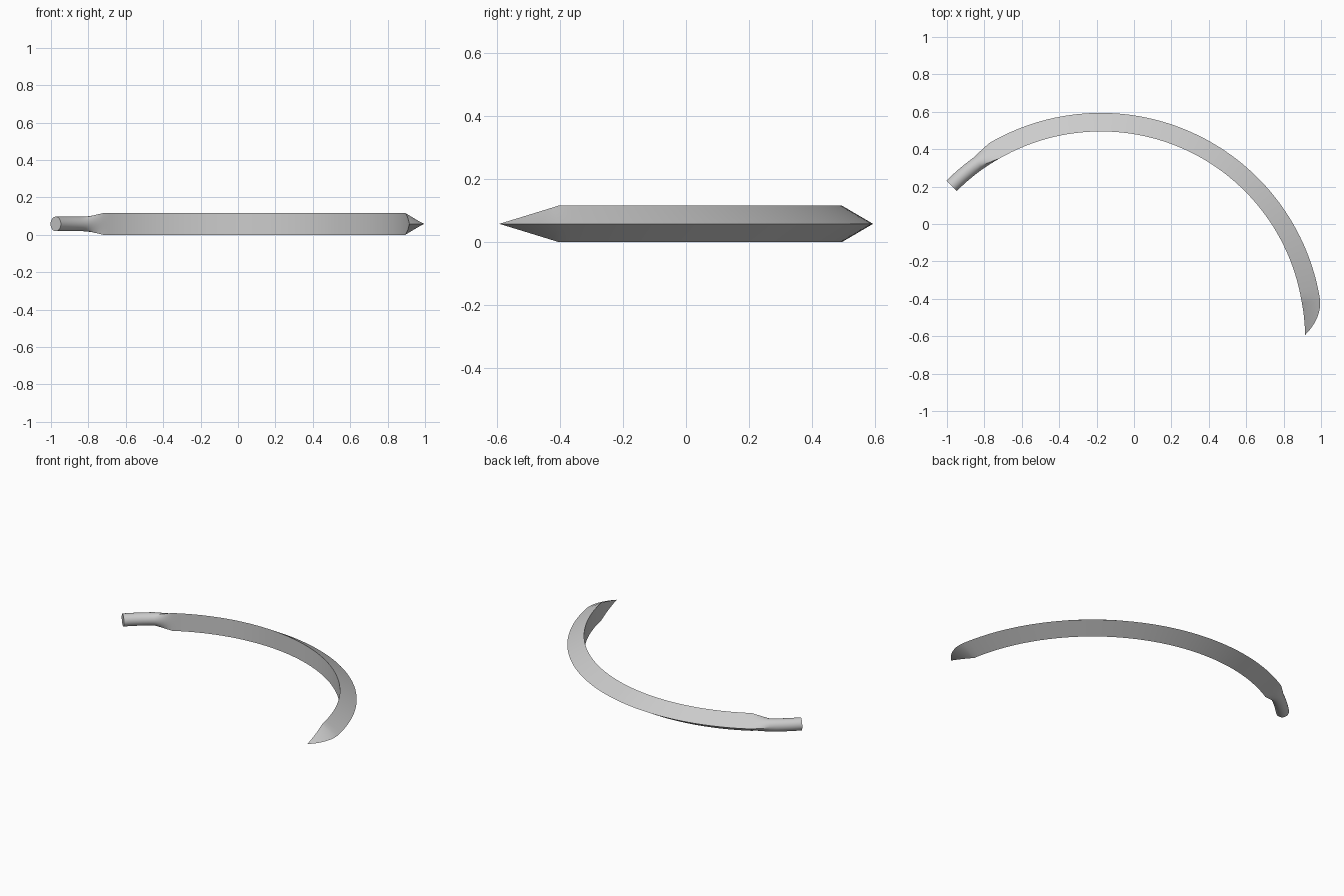
import bpy, bmesh, math

old = bpy.data.objects.get("Cube")
if old:
    bpy.data.objects.remove(old, do_unlink=True)

steel = bpy.data.materials.new("brushed_steel")
steel.use_nodes = True
steel.diffuse_color = (0.6, 0.6, 0.6, 1)
steel.node_tree.nodes["Principled BSDF"].inputs["Base Color"].default_value = (0.6, 0.6, 0.6, 1)

# Arc centre, inner radius and triangular section size
CX, CY, CZ = -0.177, -0.593, 0.058
INNER, DEPTH, HALF = 1.088, 0.099, 0.058
TUBE_MID, TUBE_R = 1.128, 0.039
SIDE = 10
COUNT = 3 * SIDE


def triangle(depth, half, inner):
    """Section with a flat inner face and a ridge on the outside."""
    corners = [(inner + depth, 0), (inner, half), (inner, -half)]
    pts = []
    for i in range(3):
        a, b = corners[i], corners[(i + 1) % 3]
        for k in range(SIDE):
            f = k / SIDE
            pts.append((a[0] + (b[0] - a[0]) * f, a[1] + (b[1] - a[1]) * f))
    return pts


def circle():
    return [(TUBE_MID + TUBE_R * math.cos(math.tau * k / COUNT),
             TUBE_R * math.sin(math.tau * k / COUNT)) for k in range(COUNT)]


def section(angle):
    """Pointed tip, triangular body, then a blend into the round shank."""
    if angle < 10:
        t = angle / 10
        return triangle(DEPTH * (1 - (1 - t) ** 2), HALF * t, INNER + 0.004 * (1 - t))
    f = min(max((angle - 120) / 5.5, 0), 1)
    return [(p[0] + (q[0] - p[0]) * f, p[1] + (q[1] - p[1]) * f)
            for p, q in zip(triangle(DEPTH, HALF, INNER), circle())]


# Sweep the section along the arc
bm = bmesh.new()
rings = []
angles = [i for i in range(10)] + [10 + 2 * i for i in range(55)] + [120 + i * 1.1 for i in range(6)]
angles += [125.5 + 9.5 * i / 5 for i in range(6)][1:]
for deg in angles:
    a = math.radians(deg)
    rings.append([bm.verts.new((CX + r * math.cos(a), CY + r * math.sin(a), CZ + z))
                  for r, z in section(deg)])
for low, high in zip(rings, rings[1:]):
    for k in range(COUNT):
        n = (k + 1) % COUNT
        bm.faces.new((low[k], low[n], high[n], high[k]))
bm.faces.new(rings[-1])
bmesh.ops.remove_doubles(bm, verts=bm.verts, dist=0.00001)
bmesh.ops.recalc_face_normals(bm, faces=bm.faces)

mesh = bpy.data.meshes.new("curved_needle")
bm.to_mesh(mesh)
bm.free()
mesh.materials.append(steel)
needle = bpy.data.objects.new("curved_needle", mesh)
bpy.context.collection.objects.link(needle)

# Smooth along the curve, sharp along the cutting edges
bpy.context.view_layer.objects.active = needle
needle.select_set(True)
bpy.ops.object.shade_smooth_by_angle(angle=math.radians(35))
